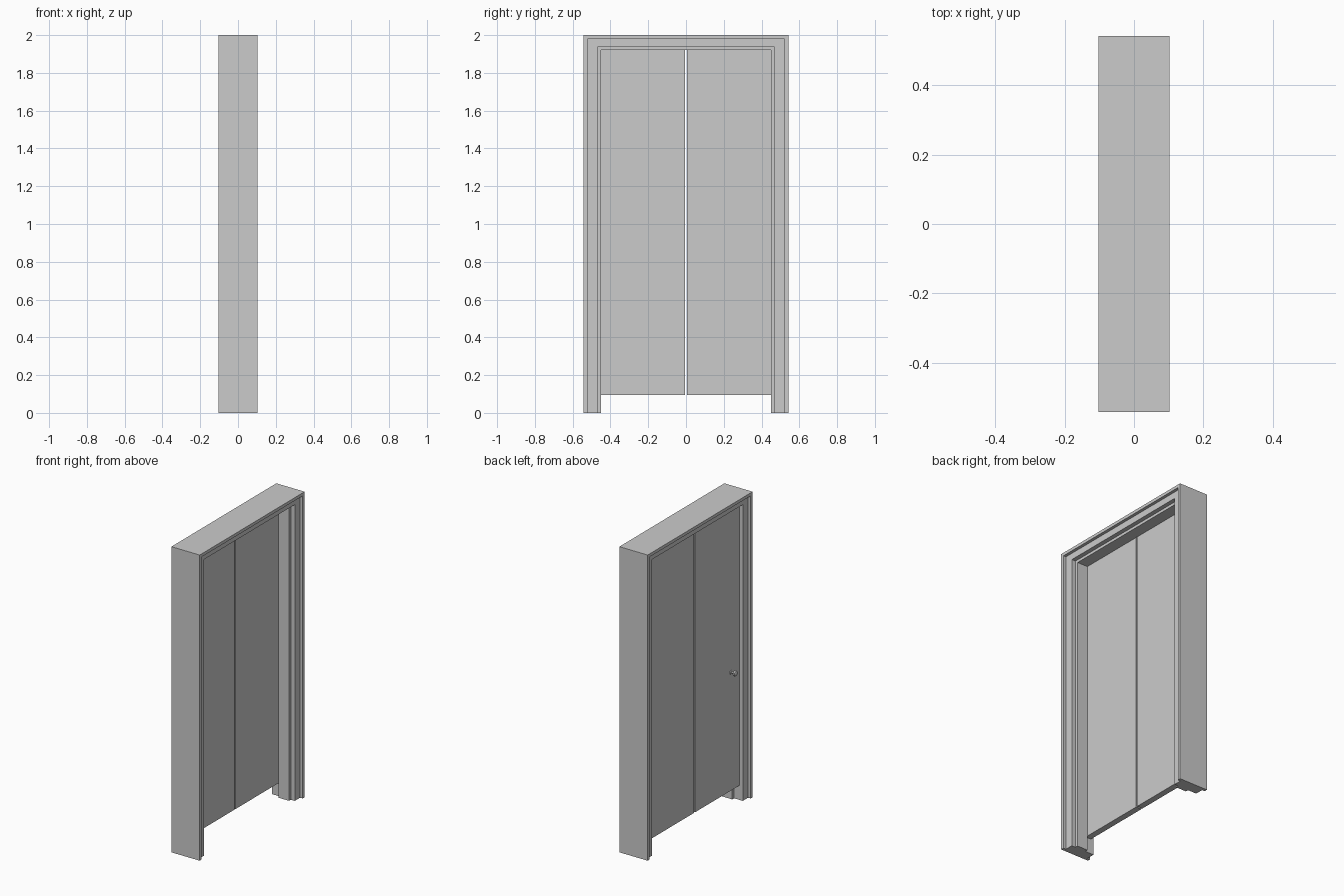
import bpy, bmesh, math
from mathutils import Matrix

if "Cube" in bpy.data.objects:
    bpy.data.objects.remove(bpy.data.objects["Cube"])

HALF_W, HEIGHT = 0.5425, 2.0


def make_object(name, bm):
    bmesh.ops.recalc_face_normals(bm, faces=bm.faces)
    mesh = bpy.data.meshes.new(name)
    bm.to_mesh(mesh)
    bm.free()
    obj = bpy.data.objects.new(name, mesh)
    bpy.context.collection.objects.link(obj)
    return obj


def box(name, x0, x1, y0, y1, z0, z1):
    bm = bmesh.new()
    size = Matrix.Diagonal((x1 - x0, y1 - y0, z1 - z0, 1))
    centre = Matrix.Translation(((x0 + x1) / 2, (y0 + y1) / 2, (z0 + z1) / 2))
    bmesh.ops.create_cube(bm, size=1, matrix=centre @ size)
    return make_object(name, bm)


# Door frame: one moulded section swept up, across and down.
# Each point is (x, inset of the side jambs, inset of the head).
section = [
    (0.1025, 0, 0), (0.1025, 0.02, 0.02),            # front outer lip
    (0.083, 0.02, 0.02), (0.083, 0.074, 0.062),      # front casing
    (0.055, 0.074, 0.062), (0.055, 0.093, 0.08),     # door stop
    (-0.02, 0.093, 0.08), (-0.02, 0.074, 0.062),     # rebate for the leaves
    (-0.083, 0.074, 0.062), (-0.083, 0.02, 0.02),    # rear casing
    (-0.1025, 0.02, 0.02), (-0.1025, 0, 0),          # rear outer lip
]
bm = bmesh.new()
rings = []
for side, top in ((-1, False), (-1, True), (1, True), (1, False)):
    rings.append([bm.verts.new((x, side * (HALF_W - s), HEIGHT - h if top else 0))
                  for x, s, h in section])
n = len(section)
for a, b in zip(rings, rings[1:]):
    for i in range(n):
        j = (i + 1) % n
        bm.faces.new((a[i], a[j], b[j], b[i]))
bm.faces.new(rings[0])
bm.faces.new(rings[-1])
make_object("door_frame", bm)

# Two door leaves with a narrow gap between them
for name, y0, y1 in (("left_leaf", -0.466, -0.006), ("right_leaf", 0.004, 0.466)):
    box(name, -0.061, -0.021, y0, y1, 0.096, 1.935)

# Round knob on the rear face, lathed about the x axis
profile = [(0, 0), (0.014, 0), (0.014, 0.004), (0.007, 0.006), (0.007, 0.016),
           (0.015, 0.021), (0.019, 0.028), (0.016, 0.035), (0.009, 0.038), (0, 0.039)]
bm = bmesh.new()
verts = [bm.verts.new((-0.061 - d, -0.38 + r, 0.87)) for r, d in profile]
edges = [bm.edges.new(p) for p in zip(verts, verts[1:])]
bmesh.ops.spin(bm, geom=verts + edges, cent=(0, -0.38, 0.87), axis=(1, 0, 0),
               angle=2 * math.pi, steps=20, use_duplicate=False)
bmesh.ops.remove_doubles(bm, verts=bm.verts, dist=1e-5)
knob = make_object("door_knob", bm)
bpy.context.view_layer.objects.active = knob
knob.select_set(True)
bpy.ops.object.shade_smooth_by_angle(angle=math.radians(40))
